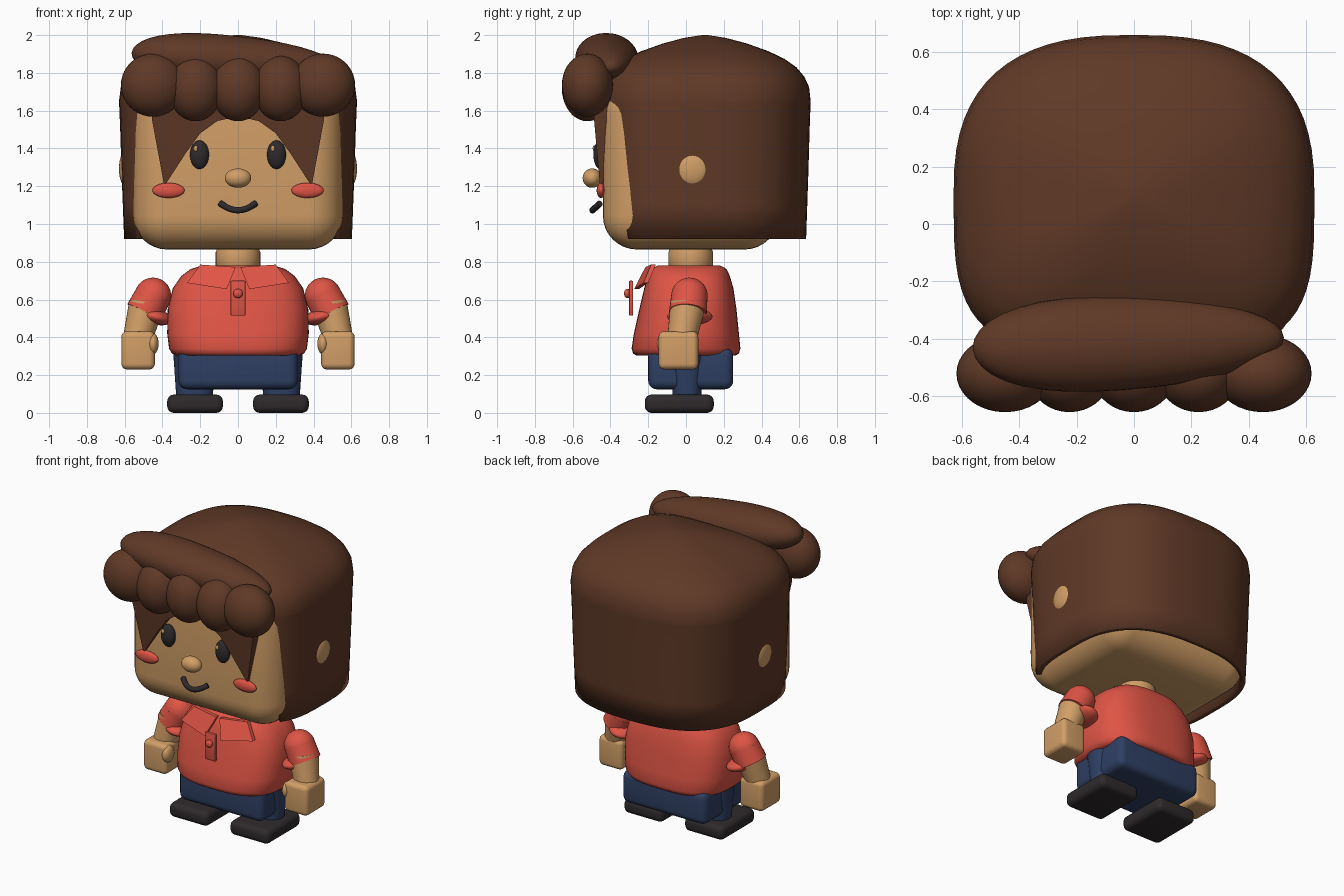
import bpy, bmesh
from math import sin, cos, pi, radians
from mathutils import Matrix, Vector, Euler

cube = bpy.data.objects.get("Cube")
if cube:
    bpy.data.objects.remove(cube, do_unlink=True)


def material(name, rgb):
    m = bpy.data.materials.new(name)
    m.use_nodes = True
    color = (*rgb, 1)
    m.diffuse_color = color
    m.node_tree.nodes["Principled BSDF"].inputs["Base Color"].default_value = color
    return m


HAIR = material("brown hair", (.115, .041, .02))
SKIN = material("tan skin", (.64, .345, .135))
RED = material("red cloth", (.74, .09, .06))
NAVY = material("navy cloth", (.028, .05, .125))
BLACK = material("soft black", (.028, .023, .025))


def finish(name, bm, mat, angle=40):
    bmesh.ops.recalc_face_normals(bm, faces=bm.faces)
    me = bpy.data.meshes.new(name)
    bm.to_mesh(me)
    bm.free()
    me.materials.append(mat)
    me.shade_smooth()
    me.set_sharp_from_angle(angle=radians(angle))
    ob = bpy.data.objects.new(name, me)
    bpy.context.scene.collection.objects.link(ob)
    return ob


def place(center, scale=(1, 1, 1), rot=(0, 0, 0)):
    return Matrix.LocRotScale(Vector(center), Euler(rot), Vector(scale))


def ball(name, mat, center, radii, rot=(0, 0, 0), shape=None):
    bm = bmesh.new()
    bmesh.ops.create_uvsphere(bm, u_segments=36, v_segments=20, radius=1)
    if shape:
        for v in bm.verts:
            v.co = shape(v.co)
    bm.transform(place(center, radii, rot))
    return finish(name, bm, mat, 80)


def box(name, mat, low, high, radius, segments=5):
    low, high = Vector(low), Vector(high)
    bm = bmesh.new()
    bmesh.ops.create_cube(bm, size=1)
    bm.transform(place((low + high) / 2, high - low))
    if radius:
        bmesh.ops.bevel(bm, geom=bm.edges[:], offset=radius, segments=segments,
                        profile=.5, affect='EDGES')
    return finish(name, bm, mat)


def limb(name, mat, a, b, r1, r2):
    """Tapered rod with rounded ends between two points."""
    a, b = Vector(a), Vector(b)
    axis = b - a
    turn = axis.to_track_quat('Z', 'Y').to_matrix().to_4x4()
    bm = bmesh.new()
    bmesh.ops.create_cone(bm, cap_ends=True, segments=32, radius1=r1, radius2=r2,
                          depth=axis.length)
    bm.transform(Matrix.Translation((a + b) / 2) @ turn)
    return finish(name, bm, mat)


def loft(rings, front_power, back_power, bottom=True, count=64):
    """Stack of squarish ovals given as (z, half width, half depth, centre y)."""
    bm = bmesh.new()
    rows = []
    for z, rx, ry, cy in rings:
        row = []
        for i in range(count):
            c, s = cos(2 * pi * i / count), sin(2 * pi * i / count)
            e = 2 / (front_power if s < 0 else back_power)
            x = rx * abs(c) ** e * (1 if c > 0 else -1)
            y = ry * abs(s) ** e * (1 if s > 0 else -1)
            row.append(bm.verts.new((x, cy + y, z)))
        rows.append(row)
    for lo, hi in zip(rows, rows[1:]):
        for i in range(count):
            j = (i + 1) % count
            bm.faces.new((lo[i], lo[j], hi[j], hi[i]))
    bm.faces.new(rows[-1])
    if bottom:
        bm.faces.new(rows[0][::-1])
    return bm


def plate(name, mat, points, depth):
    """Polygon thickened towards the back."""
    bm = bmesh.new()
    face = bm.faces.new([bm.verts.new(p) for p in points])
    new = bmesh.ops.extrude_face_region(bm, geom=[face], use_keep_orig=True)["geom"]
    bmesh.ops.translate(bm, vec=(0, depth, 0),
                        verts=[g for g in new if isinstance(g, bmesh.types.BMVert)])
    return finish(name, bm, mat, 20)


# Head and neck
box("head", SKIN, (-.555, -.44, .865), (.555, .49, 1.76), .18, 8)
loft_neck = loft([(.74, .1, .1, .025), (.78, .118, .118, .025),
                  (.85, .118, .118, .025), (.9, .1, .1, .025)], 2, 2)
finish("neck", loft_neck, SKIN, 60)

# Hair shell with an open front
profile = [(.92, .957), (1.1, .968), (1.3, .98), (1.5, .99), (1.65, 1), (1.725, .985),
           (1.78, .94), (1.83, .865), (1.875, .75), (1.915, .6), (1.955, .4),
           (1.985, .2), (2, .03)]
shell = loft([(z, .63 * k, .56 * k, .1) for z, k in profile], 3.6, 2.6, bottom=False)
edge_point = Vector((0, -.31, .95))
edge_normal = Vector((0, .7, .11)).normalized()
brow = 1.64
for co, no in ((edge_point, edge_normal), (Vector((0, 0, brow)), Vector((0, 0, 1)))):
    bmesh.ops.bisect_plane(shell, geom=shell.verts[:] + shell.edges[:] + shell.faces[:],
                           plane_co=co, plane_no=no)
opening = []
for f in shell.faces:
    c = f.calc_center_median()
    if c.z < brow and (c - edge_point).dot(edge_normal) < 0:
        opening.append(f)
bmesh.ops.delete(shell, geom=opening, context='FACES')
hair = finish("hair_shell", shell, HAIR, 50)
solid = hair.modifiers.new("thickness", 'SOLIDIFY')
solid.thickness = .035
solid.offset = -1

# Pointed fringe around the face
half = [(.11, 1.545), (.2, 1.48), (.28, 1.37), (.39, 1.2), (.455, 1.55), (.45, 1.72)]
outline = [(-x, z) for x, z in reversed(half)] + [(0, 1.57)] + half
plate("fringe", HAIR, [(x, -.455 - .09 * (z - 1.2), z) for x, z in outline], .1)

# Row of curls and the swept lock above
for i in range(5):
    x = (i - 2) * .225
    end = i in (0, 4)
    ball(f"curl_{i + 1}", HAIR, (x, -.522, 1.735 if end else 1.717),
         (.17 if end else .145, .135, .167 if end else .173))


def swept(p):
    x = abs(p.x) ** .85 * (1 if p.x > 0 else -1)
    k = 1 - .16 * x
    return Vector((x, p.y * k, p.z * k))


ball("swept_lock", HAIR, (-.02, -.415, 1.868), (.545, .163, .128),
     (0, radians(4), radians(2)), swept)

# Face
ball("nose", SKIN, (0, -.497, 1.243), (.07, .05, .051))
mouth = bpy.data.curves.new("mouth", 'CURVE')
mouth.dimensions = '3D'
mouth.bevel_depth = .017
mouth.bevel_resolution = 4
mouth.use_fill_caps = True
mouth.materials.append(BLACK)
line = mouth.splines.new('POLY')
line.points.add(12)
for i, p in enumerate(line.points):
    t = i / 6 - 1
    p.co = (.093 * t, -.495 + .04 * t * t, 1.073 + .036 * t * t, 1)
bpy.context.scene.collection.objects.link(bpy.data.objects.new("mouth", mouth))

# Shirt
torso = loft([(.305, .33, .265, 0), (.315, .35, .28, 0), (.34, .365, .288, 0),
              (.42, .375, .278, .002), (.55, .372, .257, .01), (.66, .345, .236, .015),
              (.725, .3, .217, .015), (.762, .25, .2, .015), (.78, .19, .165, .015)], 2.8, 2.8)
finish("shirt", torso, RED, 60)
box("placket", RED, (-.04, -.302, .515), (.04, -.28, .7), .006, 2)
ball("button", RED, (0, -.31, .632), (.025, .018, .025))

# Hips
box("hips", NAVY, (-.315, -.2, .125), (.315, .25, .345), .045)

# Paired parts
for side, s in (("left", 1), ("right", -1)):
    ball(f"{side}_eye", BLACK, (s * .204, -.455, 1.367), (.05, .035, .076))
    ball(f"{side}_eye_glint", SKIN, (s * .204 - .02, -.485, 1.4), (.011, .009, .016))
    ball(f"{side}_cheek", RED, (s * .368, -.45, 1.178), (.085, .023, .04))
    ball(f"{side}_ear", SKIN, (s * .598, .035, 1.293), (.032, .085, .09))
    flap = [(.012, -.215, .772), (.06, -.275, .655), (.27, -.225, .688), (.2, -.185, .785)]
    plate(f"{side}_collar", RED, [(s * x, y, z) for x, y, z in flap], .025)

    # Arm
    ball(f"{side}_shoulder", RED, (s * .45, .018, .62), (.096, .096, .096))
    limb(f"{side}_sleeve", RED, (s * .45, .018, .62), (s * .497, .01, .53), .096, .1)
    ball(f"{side}_cuff", RED, (s * .44, .02, .51), (.092, .12, .042), (0, -s * radians(14), 0))
    limb(f"{side}_forearm", SKIN, (s * .485, .01, .57), (s * .53, -.02, .4), .094, .078)
    xs = sorted((s * .44, s * .617))
    box(f"{side}_hand", SKIN, (xs[0], -.145, .23), (xs[1], .065, .432), .03)
    ball(f"{side}_thumb", SKIN, (s * .45, -.105, .366), (.03, .05, .056))

    # Leg and shoe
    leg = loft([(.07, .095, .075, .005), (.13, .1, .078, .005), (.25, .108, .09, .005),
                (.34, .115, .11, .005)], 2.4, 2.4, count=40)
    leg.transform(Matrix.Translation((s * .23, 0, 0)))
    finish(f"{side}_leg", leg, NAVY, 60)
    xs = sorted((s * .08, s * .375))
    box(f"{side}_shoe", BLACK, (xs[0], -.218, 0), (xs[1], .147, .097), .036)
